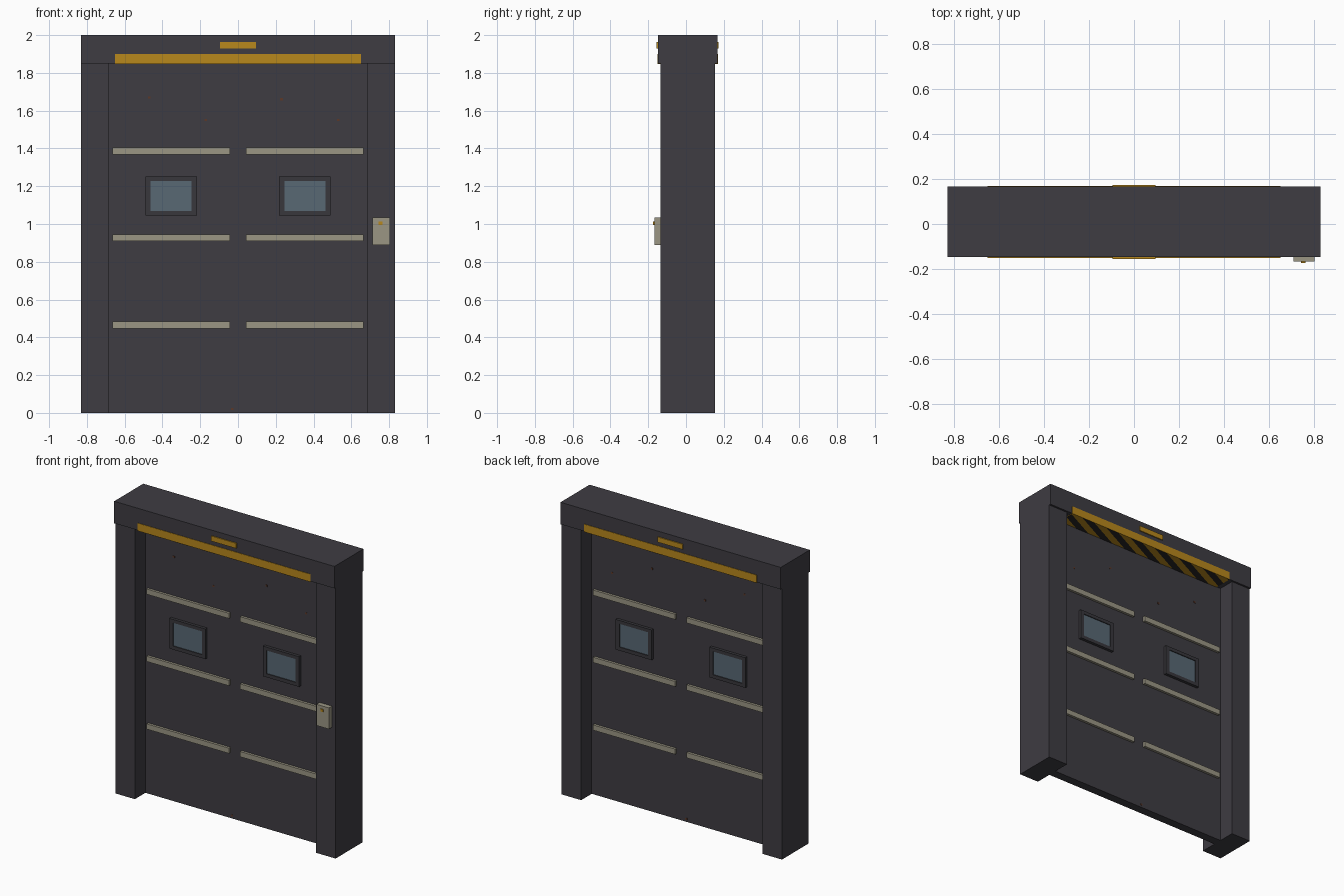
import bpy, bmesh

if "Cube" in bpy.data.objects:
    bpy.data.objects.remove(bpy.data.objects["Cube"])

def mat(name, r, g, b):
    m = bpy.data.materials.new(name)
    lin = [((c / 255 + 0.055) / 1.055) ** 2.4 for c in (r, g, b)]
    m.diffuse_color = (*lin, 1)
    m.use_nodes = True
    m.node_tree.nodes["Principled BSDF"].inputs["Base Color"].default_value = m.diffuse_color
    return m

STEEL = mat("dark_steel", 62, 60, 66)
FRAME = mat("window_frame_grey", 56, 55, 60)
BEIGE = mat("beige_metal", 155, 150, 132)
GLASS = mat("blue_glass", 88, 104, 116)
YELLOW = mat("warning_yellow", 184, 136, 28)
BLACK = mat("stripe_black", 40, 38, 38)
RUST = mat("rust", 92, 56, 40)

def mesh_object(name, bm, material):
    bmesh.ops.recalc_face_normals(bm, faces=bm.faces)
    me = bpy.data.meshes.new(name)
    bm.to_mesh(me)
    bm.free()
    me.materials.append(material)
    ob = bpy.data.objects.new(name, me)
    bpy.context.collection.objects.link(ob)
    return ob

def box(name, x, y, z, material):
    """Box from (min, max) pairs."""
    bm = bmesh.new()
    bmesh.ops.create_cube(bm, size=1)
    for v in bm.verts:
        v.co = [lo + (c + 0.5) * (hi - lo) for c, (lo, hi) in zip(v.co, (x, y, z))]
    return mesh_object(name, bm, material)

YC = 0.009                      # middle plane of the doorway
DOOR = 0.03                     # half thickness of the door

def span(side, near, far):
    """Depth range measured outward from the middle plane on one side."""
    return tuple(sorted((YC + side * near, YC + side * far)))

# Frame: two jambs and header
for s, n in ((-1, "left"), (1, "right")):
    box(f"{n}_jamb", tuple(sorted((s * 0.685, s * 0.832))), (YC - 0.144, YC + 0.144), (0, 1.85), STEEL)
box("header", (-0.832, 0.832), (YC - 0.157, YC + 0.157), (1.85, 2.0), STEEL)

# Door panel
box("door_panel", (-0.685, 0.685), (YC - DOOR, YC + DOOR), (0, 1.85), STEEL)

# Details repeated on both faces
for side, sn in ((-1, "front"), (1, "back")):
    box(f"{sn}_header_light", (-0.095, 0.095), span(side, 0.15, 0.164), (1.928, 1.963), YELLOW)
    for s, n in ((-1, "left"), (1, "right")):
        def xs(a, b):
            return tuple(sorted((s * a, s * b)))
        for i, z in enumerate((0.465, 0.927, 1.386)):
            box(f"{sn}_{n}_rail_{i + 1}", xs(0.043, 0.665), span(side, DOOR, DOOR + 0.017),
                (z - 0.018, z + 0.018), BEIGE)
        # window frame: four borders around the glass
        d = span(side, DOOR, DOOR + 0.02)
        box(f"{sn}_{n}_window_top", xs(0.218, 0.49), d, (1.228, 1.251), FRAME)
        box(f"{sn}_{n}_window_bottom", xs(0.218, 0.49), d, (1.045, 1.069), FRAME)
        box(f"{sn}_{n}_window_inner", xs(0.218, 0.245), d, (1.069, 1.228), FRAME)
        box(f"{sn}_{n}_window_outer", xs(0.463, 0.49), d, (1.069, 1.228), FRAME)
        box(f"{sn}_{n}_glass", xs(0.245, 0.463), span(side, DOOR, DOOR + 0.014), (1.069, 1.228), GLASS)
    # small rust specks
    for i, (x, z) in enumerate(((-0.47, 1.67), (-0.17, 1.55), (0.23, 1.66), (0.53, 1.55), (-0.03, 0.02))):
        box(f"{sn}_rust_{i + 1}", (x - 0.007, x + 0.007), span(side, DOOR, DOOR + 0.002),
            (z - 0.006, z + 0.006), RUST)

# Hazard strip wrapping the underside of the header
HW, HD = 0.652, 0.16
box("hazard_strip", (-HW, HW), (YC - HD, YC + HD), (1.847, 1.9), YELLOW)

# Diagonal black stripes on its underside, clipped to the strip ends
bm = bmesh.new()
for i in range(-6, 7):
    x, lean = i * 0.2, 2 * HD
    bm.faces.new([bm.verts.new((px, py, 1.846)) for px, py in (
        (x - 0.05 - lean, YC - HD), (x + 0.05 - lean, YC - HD),
        (x + 0.05 + lean, YC + HD), (x - 0.05 + lean, YC + HD))])
for s in (-1, 1):
    bmesh.ops.bisect_plane(bm, geom=bm.verts[:] + bm.edges[:] + bm.faces[:],
                           plane_co=(s * HW, 0, 0), plane_no=(s, 0, 0), clear_outer=True)
stripes = mesh_object("hazard_stripes", bm, BLACK)
for p in stripes.data.polygons:
    if p.normal.z > 0:
        p.flip()

# Switch box with button on the right jamb
box("switch_box", (0.711, 0.804), (-0.168, -0.135), (0.889, 1.034), BEIGE)
box("switch_button", (0.744, 0.764), (-0.174, -0.168), (0.996, 1.013), YELLOW)
